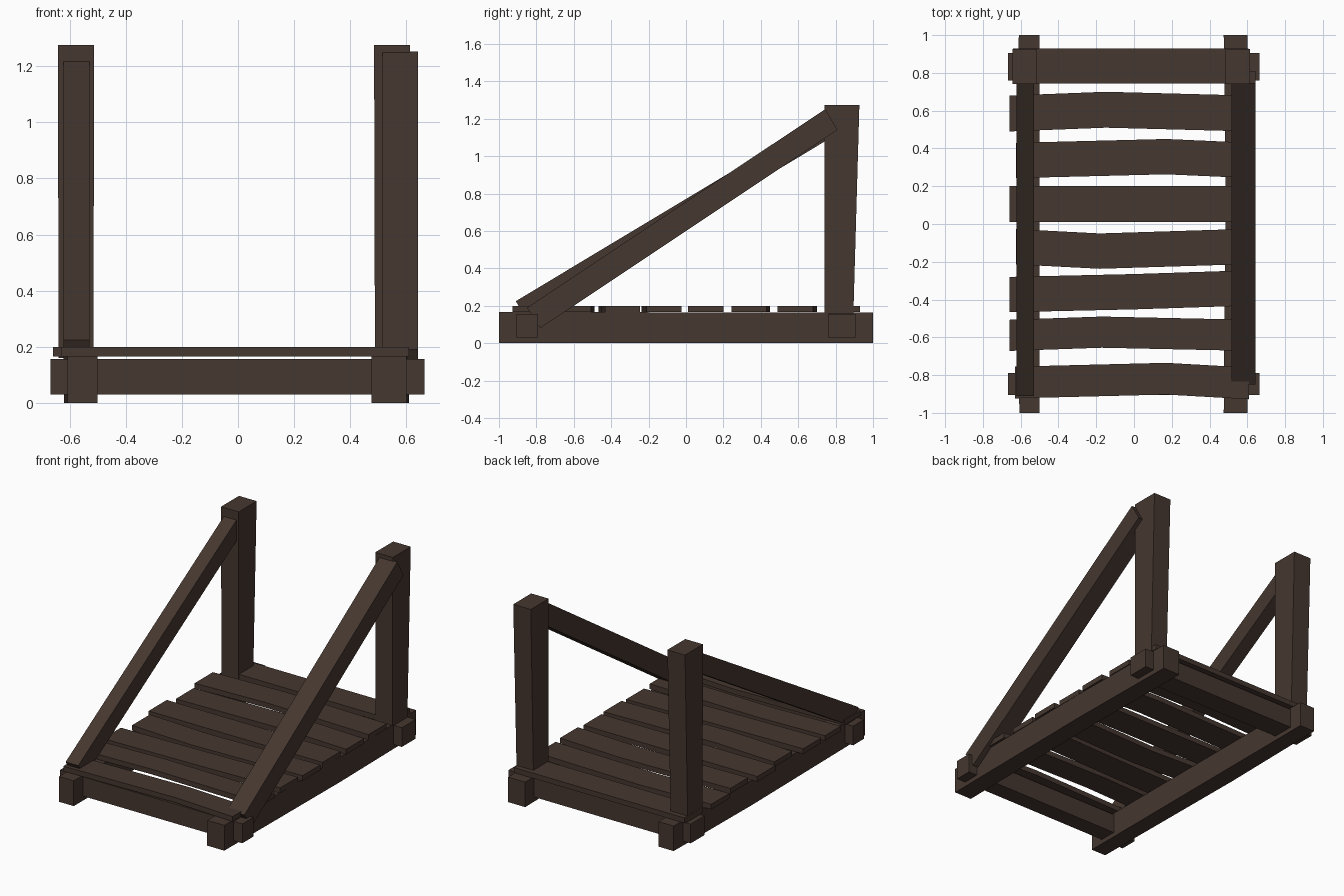
import bpy, bmesh

if "Cube" in bpy.data.objects:
    bpy.data.objects.remove(bpy.data.objects["Cube"])

wood = bpy.data.materials.new("dark brown wood")
wood.diffuse_color = (0.060, 0.038, 0.029, 1)
wood.use_nodes = True
wood.node_tree.nodes["Principled BSDF"].inputs["Base Color"].default_value = wood.diffuse_color


def loft(name, rings):
    """Closed solid through a row of four-cornered sections."""
    bm = bmesh.new()
    rows = [[bm.verts.new(p) for p in r] for r in rings]
    for a, b in zip(rows, rows[1:]):
        for i in range(4):
            j = (i + 1) % 4
            bm.faces.new((a[i], a[j], b[j], b[i]))
    bm.faces.new(rows[0][::-1])
    bm.faces.new(rows[-1])
    bmesh.ops.recalc_face_normals(bm, faces=bm.faces)
    me = bpy.data.meshes.new(name)
    bm.to_mesh(me)
    bm.free()
    me.materials.append(wood)
    ob = bpy.data.objects.new(name, me)
    bpy.context.collection.objects.link(ob)
    return ob


def sec_x(x, y0, y1, z0, z1):
    return [(x, y0, z0), (x, y1, z0), (x, y1, z1), (x, y0, z1)]


def sec_y(y, x0, x1, z0, z1):
    return [(x0, y, z0), (x1, y, z0), (x1, y, z1), (x0, y, z1)]


def sec_z(z, x0, x1, y0, y1):
    return [(x0, y0, z), (x1, y0, z), (x1, y1, z), (x0, y1, z)]


# Long side rails
loft("left_rail", [sec_y(-1, -0.607, -0.50, 0, 0.167),
                   sec_y(0.2, -0.62, -0.50, 0, 0.165),
                   sec_y(1, -0.61, -0.50, 0, 0.165)])
loft("right_rail", [sec_y(-1, 0.475, 0.60, 0, 0.167),
                    sec_y(0.2, 0.485, 0.61, 0, 0.165),
                    sec_y(1, 0.475, 0.60, 0, 0.165)])

# Cross beams under the deck
for name, y0, y1 in (("front_beam", -0.905, -0.79), ("back_beam", 0.76, 0.905)):
    loft(name, [sec_x(x, y0, y1, 0.03, 0.157) for x in (-0.668, 0.665)])

# Deck planks: left x, right x, bend x, back edge y (left, bend, right), width
planks = [
    (-0.64, 0.605, 0.0, 0.93, 0.93, 0.93, 0.185),
    (-0.66, 0.61, -0.15, 0.68, 0.70, 0.68, 0.19),
    (-0.625, 0.62, 0.17, 0.43, 0.45, 0.43, 0.187),
    (-0.66, 0.61, 0.0, 0.20, 0.20, 0.20, 0.19),
    (-0.625, 0.62, -0.18, -0.027, -0.05, -0.025, 0.187),
    (-0.66, 0.61, 0.0, -0.28, -0.265, -0.245, 0.187),
    (-0.66, 0.62, -0.17, -0.507, -0.49, -0.507, 0.165),
    (-0.63, 0.61, 0.17, -0.755, -0.735, -0.76, 0.168),
]
for n, (xl, xr, xm, a, b, c, w) in enumerate(planks):
    loft(f"deck_plank_{n + 1}", [sec_x(x, y - w, y, 0.166, 0.2)
                                 for x, y in ((xl, a), (xm, b), (xr, c))])

# Tapered upright posts at the back
for name, x0, x1 in (("left_post", -0.642, -0.513), ("right_post", 0.485, 0.613)):
    loft(name, [sec_z(0.16, x0 + 0.003, x1 - 0.002, 0.74, 0.895),
                sec_z(1.275, x0, x1, 0.74, 0.927)])

# Sloping braces: lower end to upper end, side profile corners as (y, z)
braces = (
    ("left_brace", -0.622, -0.53, (-0.91, 0.225), (-0.85, 0.12), (0.755, 1.225), (0.81, 1.12)),
    ("right_brace", 0.515, 0.642, (-0.85, 0.19), (-0.78, 0.08), (0.745, 1.252), (0.81, 1.14)),
)
for name, x0, x1, lt, lb, ut, ub in braces:
    loft(name, [[(x0, *b), (x1, *b), (x1, *t), (x0, *t)] for t, b in ((lt, lb), (ut, ub))])
